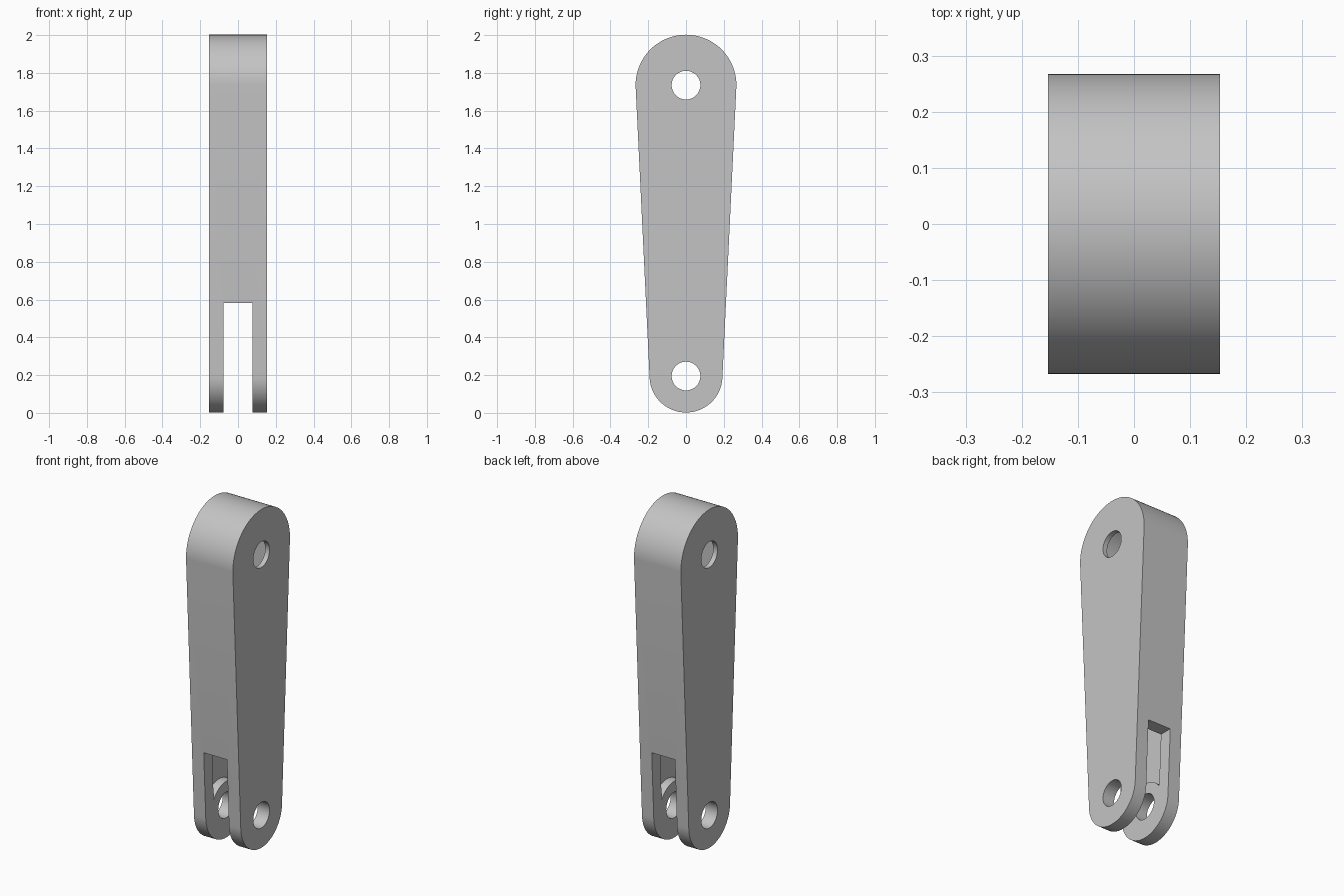
import bpy, bmesh, math

cube = bpy.data.objects.get("Cube")
if cube:
    bpy.data.objects.remove(cube, do_unlink=True)

HALF_WIDTH = 0.153      # half thickness of the arm along x
WALL = 0.077            # rim wall and fork prong thickness
SKIN = 0.028            # thin side plates over the hollow
LOW, HIGH = 0.195, 1.735  # pivot heights
R_LOW, R_HIGH = 0.193, 0.267
R_HOLE, R_BOSS = 0.076, 0.14
SEGS = 48

grey = bpy.data.materials.new("light_grey")
grey.use_nodes = True
grey.diffuse_color = (0.55, 0.55, 0.55, 1)
grey.node_tree.nodes["Principled BSDF"].inputs["Base Color"].default_value = (0.55, 0.55, 0.55, 1)


def arc(z, radius, start, end, steps=SEGS):
    """Points (y, z) on an arc, angles in radians."""
    angles = [start + (end - start) * i / steps for i in range(steps + 1)]
    return [(radius * math.cos(a), z + radius * math.sin(a)) for a in angles]


def prism(name, profile, half):
    """Extrude a (y, z) profile along x from -half to half."""
    bm = bmesh.new()
    face = bm.faces.new([bm.verts.new((-half, y, z)) for y, z in profile])
    ext = bmesh.ops.extrude_face_region(bm, geom=[face])
    verts = [v for v in ext["geom"] if isinstance(v, bmesh.types.BMVert)]
    bmesh.ops.translate(bm, verts=verts, vec=(2 * half, 0, 0))
    bmesh.ops.recalc_face_normals(bm, faces=bm.faces)
    mesh = bpy.data.meshes.new(name)
    bm.to_mesh(mesh)
    bm.free()
    mesh.materials.append(grey)
    obj = bpy.data.objects.new(name, mesh)
    bpy.context.collection.objects.link(obj)
    return obj


# Tapered arm with rounded ends
outline = arc(HIGH, R_HIGH, 0, math.pi) + arc(LOW, R_LOW, math.pi, 2 * math.pi)
arm = prism("forked_arm", outline, HALF_WIDTH)

# Hollow inside, ending on the round bosses of the lower pivot
side = math.acos((R_LOW - WALL + 0.003) / R_BOSS)
hollow = arc(HIGH, R_HIGH - WALL, 0, math.pi) + arc(LOW, R_BOSS, math.pi - side, side)

# Fork slot, open at the bottom
slot = [(-0.5, -0.2), (0.5, -0.2), (0.5, 0.583), (-0.5, 0.583)]

cutters = [
    prism("hollow_cutter", hollow, HALF_WIDTH - SKIN),
    prism("slot_cutter", slot, HALF_WIDTH - WALL),
]

# Pivot holes
for label, z in (("upper", HIGH), ("lower", LOW)):
    circle = arc(z, R_HOLE, 0, 2 * math.pi)[:-1]
    cutters.append(prism(label + "_hole_cutter", circle, 0.3))

bpy.ops.object.select_all(action="DESELECT")
bpy.context.view_layer.objects.active = arm
arm.select_set(True)
for cutter in cutters:
    cutter.hide_render = True
    mod = arm.modifiers.new(cutter.name, "BOOLEAN")
    mod.operation = "DIFFERENCE"
    mod.solver = "EXACT"
    mod.object = cutter
    bpy.ops.object.modifier_apply(modifier=mod.name)
for cutter in cutters:
    bpy.data.objects.remove(cutter, do_unlink=True)

bpy.ops.object.shade_smooth_by_angle(angle=math.radians(30))
